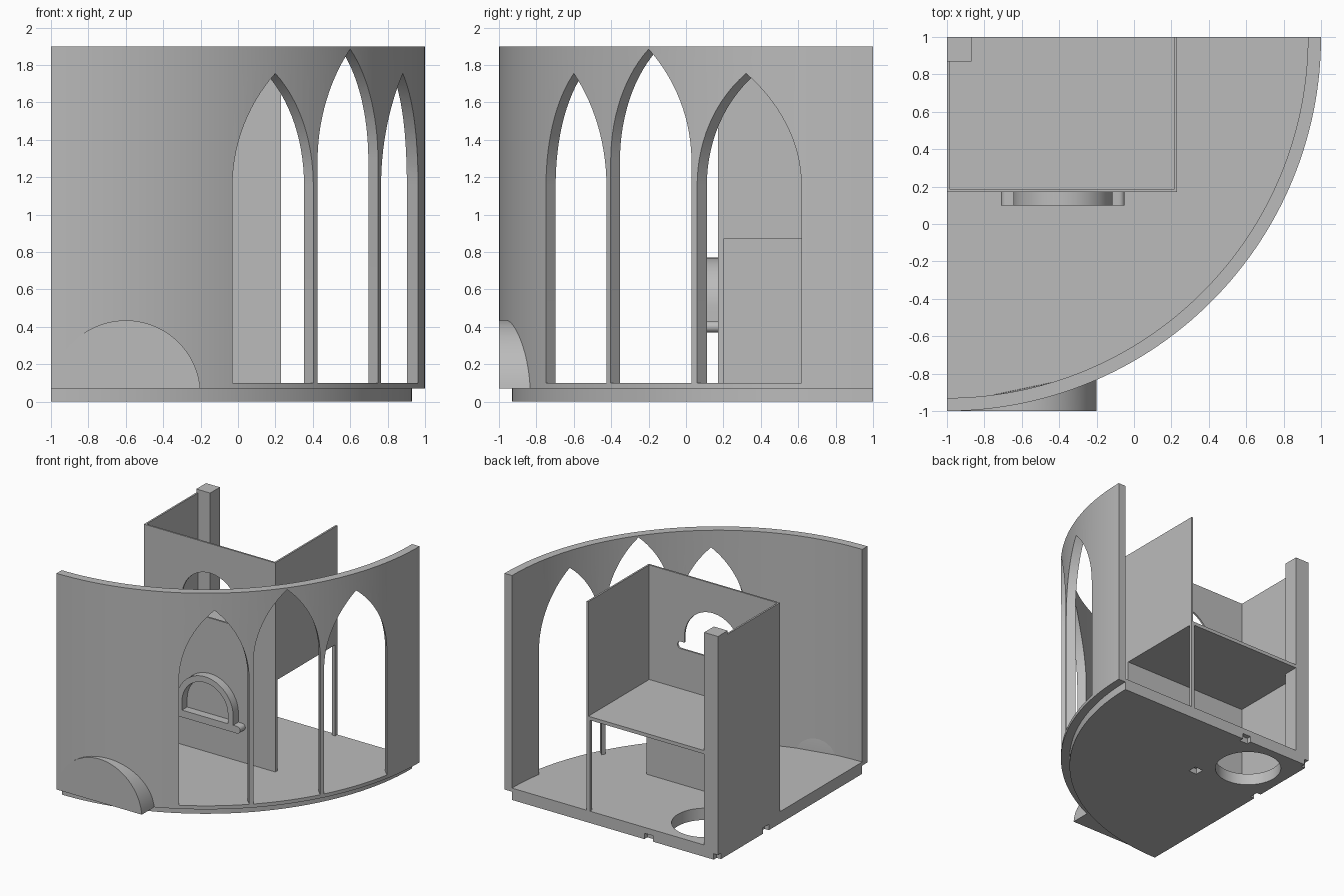
import bpy, bmesh, math
from mathutils import Vector

cube = bpy.data.objects.get("Cube")
if cube:
    bpy.data.objects.remove(cube, do_unlink=True)

grey = bpy.data.materials.new("plain_grey")
grey.use_nodes = True
grey.diffuse_color = (0.5, 0.5, 0.5, 1)
grey.node_tree.nodes["Principled BSDF"].inputs["Base Color"].default_value = (0.5, 0.5, 0.5, 1)

CX, CY = -1, 1              # centre of the quarter circle
R_OUT, R_IN = 2.0, 1.93
FLOOR, STEP, TOP, ROOM_TOP = 0.1, 0.07, 1.9, 1.87


def link(name, bm):
    bmesh.ops.recalc_face_normals(bm, faces=bm.faces)
    mesh = bpy.data.meshes.new(name)
    bm.to_mesh(mesh)
    bm.free()
    mesh.materials.append(grey)
    ob = bpy.data.objects.new(name, mesh)
    bpy.context.collection.objects.link(ob)
    return ob


def solid(name, outline, vec):
    """Closed 3D outline extruded along a vector."""
    bm = bmesh.new()
    face = bm.faces.new([bm.verts.new(p) for p in outline])
    ext = bmesh.ops.extrude_face_region(bm, geom=[face], use_keep_orig=True)
    moved = [g for g in ext["geom"] if isinstance(g, bmesh.types.BMVert)]
    bmesh.ops.translate(bm, verts=moved, vec=Vector(vec))
    return link(name, bm)


def box(name, x0, x1, y0, y1, z0, z1):
    return solid(name, [(x0, y0, z0), (x1, y0, z0), (x1, y1, z0), (x0, y1, z0)], (0, 0, z1 - z0))


def cut(target, cutters):
    bpy.context.view_layer.objects.active = target
    for c in cutters:
        c.hide_render = True
        mod = target.modifiers.new("cut", "BOOLEAN")
        mod.operation, mod.solver, mod.object = "DIFFERENCE", "EXACT", c
        bpy.ops.object.modifier_apply(modifier=mod.name)
        bpy.data.objects.remove(c, do_unlink=True)


def smooth(ob):
    bpy.ops.object.select_all(action="DESELECT")
    ob.select_set(True)
    bpy.context.view_layer.objects.active = ob
    bpy.ops.object.shade_smooth_by_angle(angle=math.radians(30))


def arc(cx, cy, r, a0, a1, n):
    return [(cx + r * math.cos(math.radians(a0 + (a1 - a0) * i / n)),
             cy + r * math.sin(math.radians(a0 + (a1 - a0) * i / n))) for i in range(n + 1)]


def flat(points, z):
    return [(x, y, z) for x, y in points]


def upright(points, y):
    return [(x, y, z) for x, z in points]


# Base floor: quarter disc with a round opening and square peg sockets
floor = solid("base_floor", flat([(CX, CY)] + arc(CX, CY, R_IN, -90, 0, 64), 0), (0, 0, FLOOR))
cutters = [solid("round_cutter", flat(arc(-0.65, 0.66, 0.265, 0, 352.5, 47), -0.1), (0, 0, 0.4))]
for x in (-1, -0.35):
    for y in (0.36, 1):
        cutters.append(box("socket_cutter", x - 0.04, x + 0.04, y - 0.04, y + 0.04, -0.1, 0.05))
cut(floor, cutters)
smooth(floor)

# Curved outer wall with three pointed windows, all cut along the diagonal
ring = arc(CX, CY, R_OUT, -90, 0, 64) + arc(CX, CY, R_IN, 0, -90, 64)
wall = solid("curved_wall", flat(ring, STEP), (0, 0, TOP - STEP))
out = Vector((1, -1, 0)).normalized()
along = Vector((1, 1, 0)).normalized()


def lancet(half, bottom, apex, rise):
    """Pointed arch outline made of two arcs."""
    r = (rise ** 2 + half ** 2) / (2 * half)
    tip = math.degrees(math.asin(rise / r))
    side = arc(half - r, apex - rise, r, 0, tip, 14)
    return [(half, bottom)] + side + [(-x, z) for x, z in reversed(side[:-1])] + [(-half, bottom)]


cutters = []
for t, apex in ((-0.283, 1.755), (0.283, 1.885), (0.85, 1.755)):
    pts = [Vector((CX, CY, 0)) + out + along * (t + u) + Vector((0, 0, z))
           for u, z in lancet(0.267, FLOOR, apex, 0.6)]
    cutters.append(solid("window_cutter", pts, out * 1.5))
cut(wall, cutters)
smooth(wall)

# Half-round block against the outside of the wall
bm = bmesh.new()
profile = arc(-0.6, 0.035, 0.4, 5, 175, 40)
front = [bm.verts.new((x, -1, z)) for x, z in profile]
back = [bm.verts.new((x, CY - math.sqrt(1.965 ** 2 - (x - CX) ** 2), z)) for x, z in profile]
bm.faces.new(front)
for i in range(len(front)):
    j = (i + 1) % len(front)
    bm.faces.new((front[i], front[j], back[j], back[i]))
for i in range(len(back) // 2):
    quad = [back[i], back[i + 1], back[-i - 2], back[-i - 1]]
    if len(set(quad)) == 4:
        bm.faces.new(quad)
    elif len(set(quad)) == 3:
        bm.faces.new(quad[:2] + quad[3:])
smooth(link("half_round_block", bm))

# Two-storey inner room
X0, X1, Y0, Y1 = -1, 0.23, 0.17, 1
LOW, HIGH, MID = 0.03, 0.015, 0.87
box("lower_front_wall", X0, X1, Y0, Y0 + LOW, FLOOR, MID)
box("lower_side_wall", X0, X0 + LOW, Y0 + LOW, Y1, FLOOR, MID)
box("corner_post", X1 - LOW, X1, Y1 - LOW, Y1, FLOOR, MID)
box("upper_floor", X0, X1, Y0, Y1, MID, MID + 0.03)
upper_front = box("upper_front_wall", X0, X1, Y0, Y0 + HIGH, MID + 0.03, ROOM_TOP)
for name, x in (("upper_side_wall", X0), ("upper_inner_wall", X1 - HIGH)):
    box(name, x, x + HIGH, Y0 + HIGH, Y1, MID + 0.03, ROOM_TOP)
box("corner_pillar", -1, -0.87, 0.87, 1, FLOOR, TOP)

# Arched window frame with a rounded sill, and its matching opening upstairs
WX, SILL = -0.38, 0.06


def arch(r, z):
    return [(WX + r, z)] + arc(WX, z + 0.075, r, 0, 180, 32) + [(WX - r, z)]


def sill(z):
    return arc(WX + 0.3, z, SILL / 2, -90, 90, 10) + arc(WX - 0.3, z, SILL / 2, 90, 270, 10)


bottom = 0.37
outer, inner = arch(0.265, bottom + SILL), arch(0.215, bottom + SILL)
smooth(solid("window_frame", upright(outer + inner[::-1], 0.1), (0, 0.07, 0)))
smooth(solid("window_sill", upright(sill(bottom + SILL / 2), 0.1), (0, 0.07, 0)))
bottom = 1.24
cut(upper_front, [solid("arch_cutter", upright(arch(0.265, bottom + 0.04), 0), (0, 0.5, 0)),
                  solid("sill_cutter", upright(sill(bottom + SILL / 2), 0), (0, 0.5, 0))])
smooth(upper_front)
